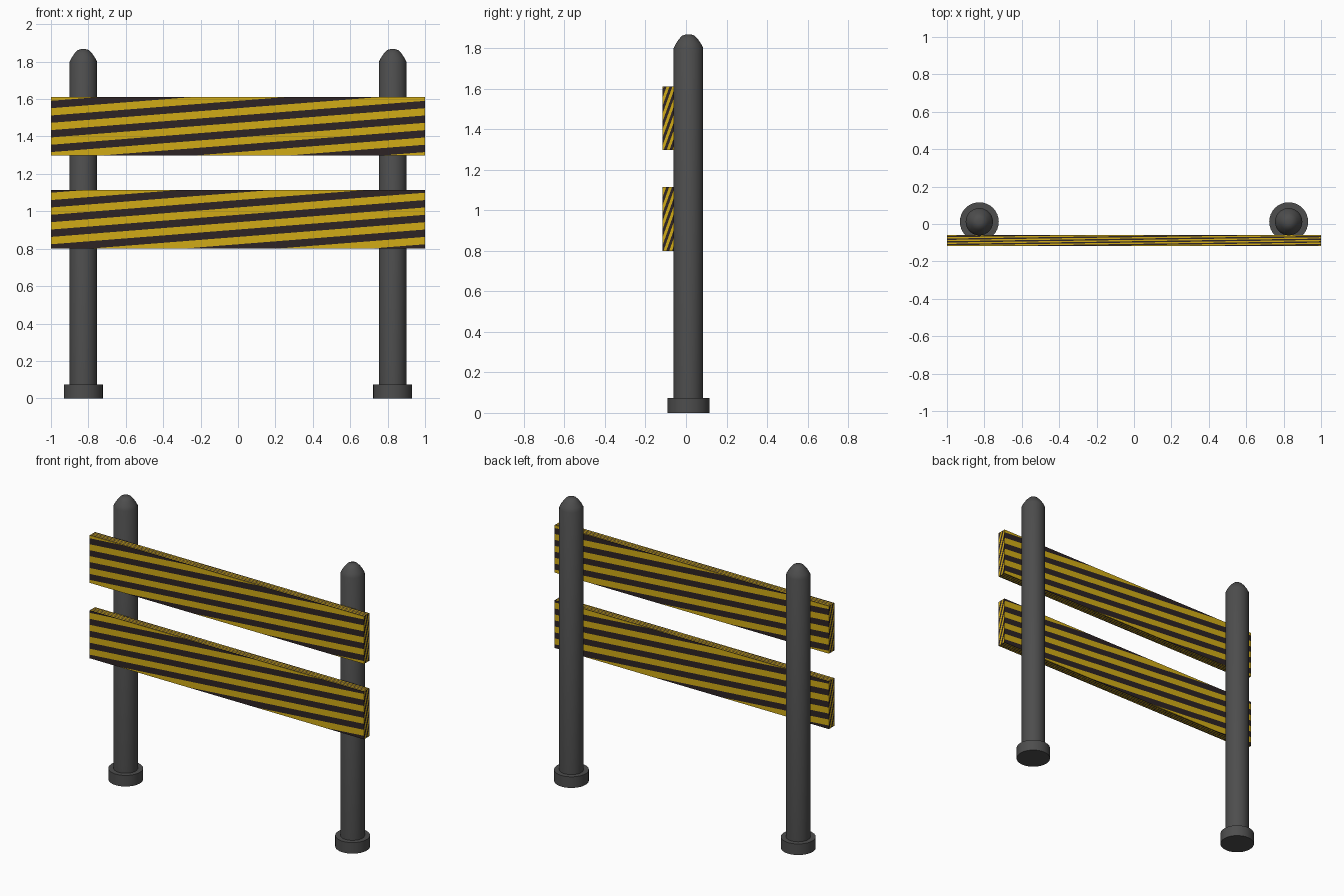
import bpy, bmesh, math
from mathutils import Vector

if "Cube" in bpy.data.objects:
    bpy.data.objects.remove(bpy.data.objects["Cube"])


def material(name, rgb):
    m = bpy.data.materials.new(name)
    m.diffuse_color = (*rgb, 1)
    m.use_nodes = True
    m.node_tree.nodes["Principled BSDF"].inputs["Base Color"].default_value = m.diffuse_color
    return m


YELLOW = material("warning_yellow", (0.64, 0.41, 0.008))
DARK = material("stripe_black", (0.026, 0.017, 0.018))
GREY = material("post_grey", (0.075, 0.075, 0.075))


def add_object(name, bm, mats):
    me = bpy.data.meshes.new(name)
    bm.to_mesh(me)
    bm.free()
    for m in mats:
        me.materials.append(m)
    ob = bpy.data.objects.new(name, me)
    bpy.context.collection.objects.link(ob)
    return ob


def lathe(name, profile, x, y, sides=32):
    """Round part: stacked rings of (radius, z), capped at both ends."""
    bm = bmesh.new()
    rings = [[bm.verts.new((x + r * math.cos(2 * math.pi * i / sides),
                            y + r * math.sin(2 * math.pi * i / sides), z))
              for i in range(sides)] for r, z in profile]
    for a, b in zip(rings, rings[1:]):
        for i in range(sides):
            j = (i + 1) % sides
            bm.faces.new((a[i], a[j], b[j], b[i]))
    bm.faces.new(rings[0][::-1])
    bm.faces.new(rings[-1])
    ob = add_object(name, bm, [GREY])
    bpy.ops.object.select_all(action='DESELECT')
    ob.select_set(True)
    bpy.context.view_layer.objects.active = ob
    bpy.ops.object.shade_smooth_by_angle(angle=math.radians(35))


def striped_side(bm, origin, u, v, phase):
    """One board side, cut along slanted lines 4v - 2u + phase = k/2."""
    part = bmesh.new()
    part.faces.new([part.verts.new(c) for c in
                    ((0, 0, 0), (1, 0, 0), (1, 1, 0), (0, 1, 0))])
    for k in range(-4, 11):
        part_geom = part.verts[:] + part.edges[:] + part.faces[:]
        bmesh.ops.bisect_plane(part, geom=part_geom, dist=1e-6,
                               plane_co=(0, (k / 2 - phase) / 4, 0),
                               plane_no=(-2, 4, 0))
    for f in part.faces:
        c = f.calc_center_median()
        dark = (4 * c.y - 2 * c.x + phase) % 1 < 0.5
        nf = bm.faces.new([bm.verts.new(origin + u * p.co.x + v * p.co.y)
                           for p in f.verts])
        nf.material_index = int(dark)
    part.free()


def board(name, z0, z1, phase, y0=-0.117, y1=-0.06):
    bm = bmesh.new()
    X, Y, Z = Vector((2, 0, 0)), Vector((0, y1 - y0, 0)), Vector((0, 0, z1 - z0))
    a, b = Vector((-1, y0, z0)), Vector((1, y1, z1))
    for origin, u, v in ((a, X, Z),                 # front
                         (b - Z, -X, Z),            # back
                         (a + X, Y, Z),             # right end
                         (a + Y, -Y, Z),            # left end
                         (a + Z, X, Y),             # top
                         (a + Y, X, -Y)):           # bottom
        striped_side(bm, origin, u, v, phase)
    add_object(name, bm, [YELLOW, DARK])


# Striped boards
board("upper_board", 1.297, 1.61, 0.75)
board("lower_board", 0.80, 1.115, 0.2)

# Round posts with domed tips, standing in collars
for side, x in (("left", -0.827), ("right", 0.827)):
    lathe(side + "_post", [(0.073, 0.02), (0.073, 1.80), (0.062, 1.822),
                           (0.046, 1.845), (0.03, 1.862), (0.012, 1.867)], x, 0.012)
    lathe(side + "_base_collar", [(0.104, 0), (0.104, 0.073)], x, 0.012)
